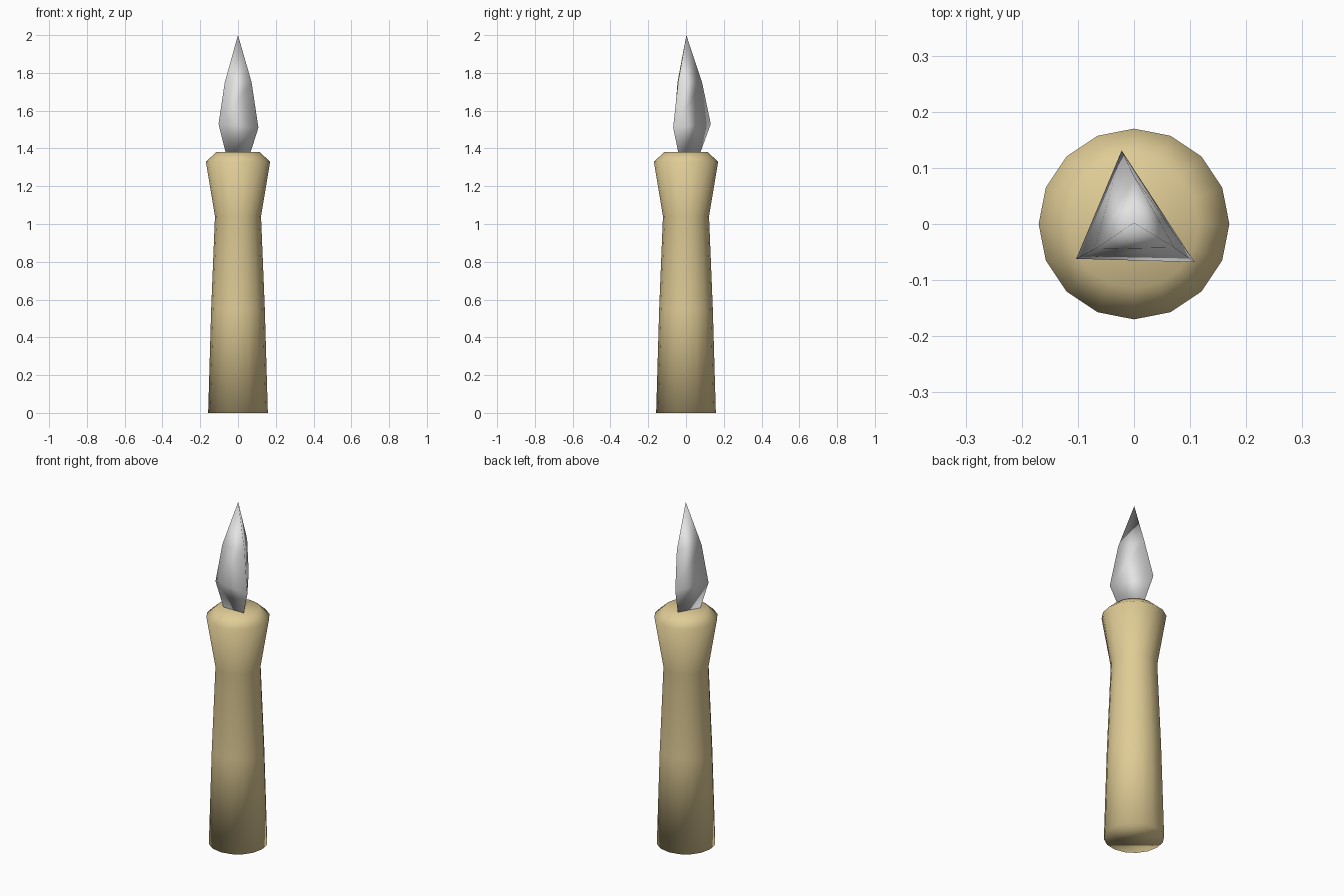
import bpy, math

cube = bpy.data.objects.get("Cube")
if cube:
    bpy.data.objects.remove(cube, do_unlink=True)


def material(name, rgb):
    m = bpy.data.materials.new(name)
    m.use_nodes = True
    m.diffuse_color = (*rgb, 1)
    bsdf = next(n for n in m.node_tree.nodes if n.type == 'BSDF_PRINCIPLED')
    bsdf.inputs["Base Color"].default_value = (*rgb, 1)
    return m


def loft(name, rings, mat, tip=None):
    """Bridge equal-sized rings from bottom to top, closing with a cap or a tip."""
    n = len(rings[0])
    verts = [v for ring in rings for v in ring]
    faces = [tuple(reversed(range(n)))]
    for r in range(len(rings) - 1):
        for i in range(n):
            j = (i + 1) % n
            faces.append((r * n + i, r * n + j, (r + 1) * n + j, (r + 1) * n + i))
    last = (len(rings) - 1) * n
    if tip:
        verts.append(tip)
        faces += [(last + i, last + (i + 1) % n, len(verts) - 1) for i in range(n)]
    else:
        faces.append(tuple(range(last, last + n)))
    mesh = bpy.data.meshes.new(name)
    mesh.from_pydata(verts, [], faces)
    mesh.materials.append(mat)
    for p in mesh.polygons:
        p.use_smooth = True
    ob = bpy.data.objects.new(name, mesh)
    bpy.context.collection.objects.link(ob)
    return ob


def circle(radius, z, sides=16):
    return [(radius * math.cos(math.tau * i / sides),
             radius * math.sin(math.tau * i / sides), z) for i in range(sides)]


wax = material("tan wax", (0.74, 0.60, 0.30))
silver = material("pale grey flame", (0.77, 0.77, 0.77))

# Candle body: tapered stem flaring to a bevelled rim
profile = [(0.158, 0), (0.142, 0.55), (0.122, 1.04), (0.17, 1.33), (0.115, 1.38)]
loft("candle_body", [circle(r, z) for r, z in profile], wax)

# Flame: three-sided blade, widest low down, narrowing to a point
flame_rings = [
    [(-0.065, -0.04, 1.375), (0.065, -0.04, 1.375), (0.0, 0.075, 1.375)],
    [(-0.103, -0.062, 1.53), (0.108, -0.068, 1.51), (-0.022, 0.131, 1.53)],
    [(-0.07, -0.045, 1.75), (0.072, -0.042, 1.75), (0.0, 0.085, 1.75)],
]
loft("flame", flame_rings, silver, tip=(0, 0.002, 2.0))
